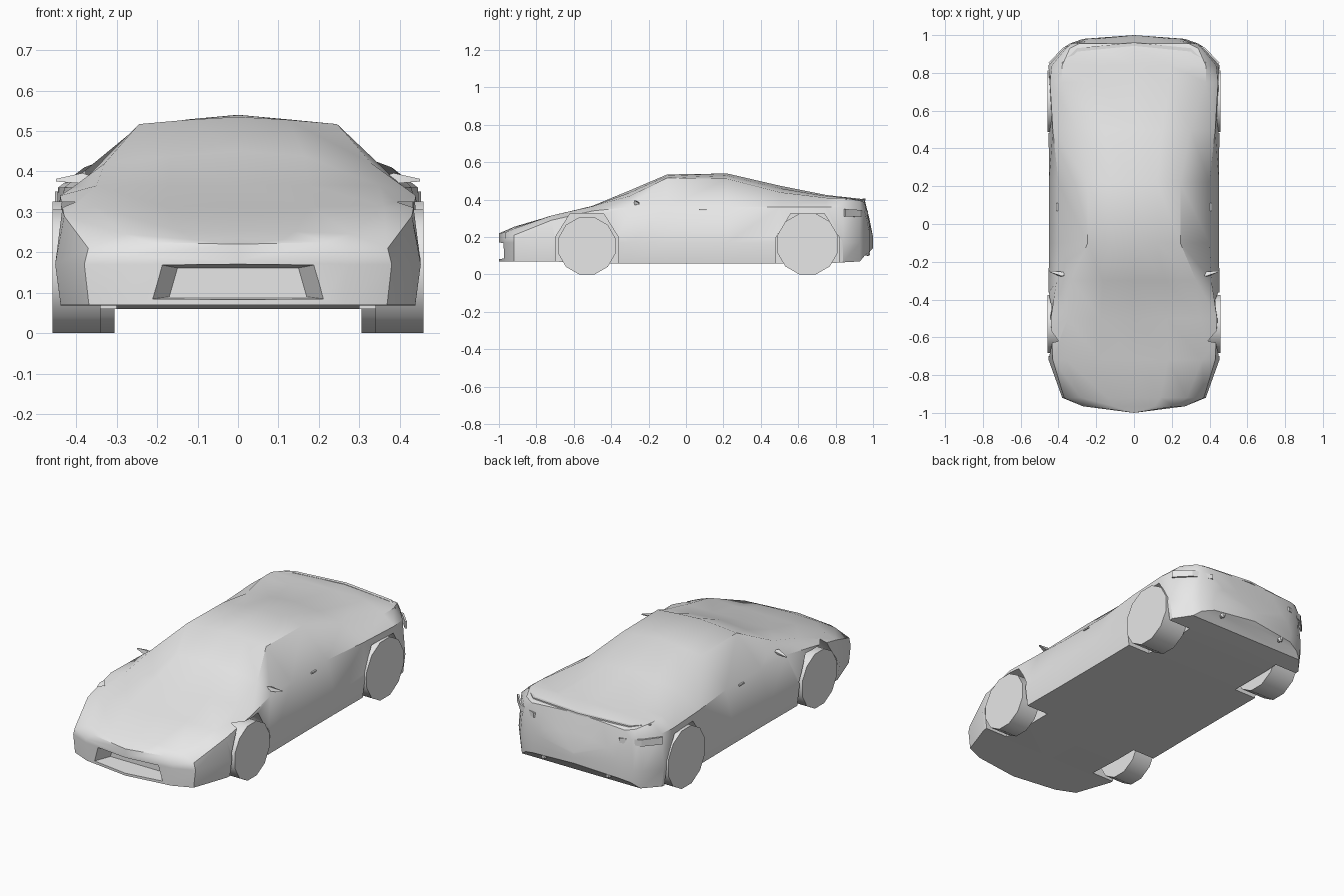
import bpy, bmesh, math

cube = bpy.data.objects.get("Cube")
if cube:
    bpy.data.objects.remove(cube)

grey = bpy.data.materials.new("plain grey")
grey.use_nodes = True
tone = (0.8, 0.8, 0.8, 1)
grey.diffuse_color = tone
grey.node_tree.nodes["Principled BSDF"].inputs["Base Color"].default_value = tone


def make_object(name, bm):
    bmesh.ops.recalc_face_normals(bm, faces=bm.faces)
    mesh = bpy.data.meshes.new(name)
    bm.to_mesh(mesh)
    bm.free()
    obj = bpy.data.objects.new(name, mesh)
    bpy.context.collection.objects.link(obj)
    mesh.materials.append(grey)
    return obj


def bridge(name, rings, cap=True):
    """Skin a row of closed rings that have equal point counts."""
    bm = bmesh.new()
    loops = [[bm.verts.new(p) for p in ring] for ring in rings]
    count = len(loops[0])
    for a, b in zip(loops, loops[1:]):
        for i in range(count):
            j = (i + 1) % count
            bm.faces.new((a[i], a[j], b[j], b[i]))
    if cap:
        bm.faces.new(loops[0])
        bm.faces.new(loops[-1])
    bmesh.ops.remove_doubles(bm, verts=bm.verts, dist=0.0005)
    return make_object(name, bm)


def select_only(obj):
    bpy.ops.object.select_all(action="DESELECT")
    obj.select_set(True)
    bpy.context.view_layer.objects.active = obj


def smooth(obj, angle):
    select_only(obj)
    bpy.ops.object.shade_smooth_by_angle(angle=math.radians(angle))


def cut(obj, cutter):
    mod = obj.modifiers.new("cut", "BOOLEAN")
    mod.operation = "DIFFERENCE"
    mod.solver = "EXACT"
    mod.object = cutter
    select_only(obj)
    bpy.ops.object.modifier_apply(modifier=mod.name)
    bpy.data.objects.remove(cutter)


# Body stations: y, floor z, side x, shoulder x, shoulder z, roof edge x, roof edge z, centre z
stations = [
    (-1.0, .07, 0, 0, .18, 0, .22, .22),
    (-.965, .07, .27, .27, .19, .22, .225, .235),
    (-.92, .07, .38, .37, .21, .28, .245, .255),
    (-.72, .07, .452, .43, .29, .36, .315, .313),
    (-.5, .06, .452, .44, .34, .35, .365, .367),
    (-.3, .06, .452, .41, .36, .33, .42, .45),
    (-.1, .06, .45, .4, .36, .245, .517, .535),
    (.22, .06, .45, .4, .36, .245, .512, .54),
    (.5, .06, .452, .43, .36, .3, .44, .475),
    (.75, .06, .455, .445, .36, .38, .41, .425),
    (.84, .065, .452, .435, .36, .38, .41, .415),
    (.93, .07, .38, .36, .36, .34, .395, .405),
    (.955, .1, .34, .33, .34, .29, .385, .4),
    (.98, .12, .27, .25, .23, .2, .27, .3),
    (1.0, .14, 0, 0, .19, 0, .2, .2),
]
rings = []
for y, floor, side, sx, sz, rx, rz, top in stations:
    half = [(side * .97, floor), (side, .17), (sx, sz), (rx, rz),
            (rx / 2, rz + (top - rz) * .6)]
    ring = [(0, floor)] + half + [(0, top)] + [(-x, z) for x, z in reversed(half)]
    rings.append([(x, y, z) for x, z in ring])
body = bridge("body", rings, cap=False)

# Wheel arches
arch = [(-.17, -.1), (-.168, .2), (-.09, .325), (.09, .325), (.168, .2), (.17, -.1)]
for s in (-1, 1):
    for centre in (-.53, .65):
        cut(body, bridge("arch_cutter", [[(s * x, centre + y, z) for y, z in arch] for x in (.3, .6)]))

# Front intake
mouth = [(-.25, .08), (.25, .08), (.22, .175), (-.22, .175)]
outer = [(x, -1.05, z) for x, z in mouth]
inner = [(x * .68, -.89, z * .75 + .03) for x, z in mouth]
cut(body, bridge("intake_cutter", [outer, inner]))
smooth(body, 35)


# Wheels
def wheel(name, s, inside, y, radius, sides=12):
    turn = [2 * math.pi * (i + .5) / sides for i in range(sides)]
    reach = radius / math.cos(math.pi / sides)
    obj = bridge(name, [[(s * x, y + reach * math.cos(t), radius + reach * math.sin(t)) for t in turn]
                        for x in (inside, .459)])
    smooth(obj, 40)


for s, label in ((1, "left"), (-1, "right")):
    wheel(label + "_front_wheel", s, .34, -.53, .153)
    wheel(label + "_rear_wheel", s, .305, .65, .163)

    # Door mirror, a slim blade tapering to its tip
    blade = [(-.015, -.012), (.008, -.008), (.012, .006), (-.01, .014)]
    mirror = bridge(label + "_door_mirror", [
        [(s * x, y0 + y * k, z0 + z * k) for y, z in blade]
        for x, y0, z0, k in ((.345, -.265, .375, .6), (.385, -.265, .382, 1), (.45, -.25, .378, .25))])
    smooth(mirror, 40)

    # Door handle
    bridge(label + "_door_handle", [
        [(s * x, .09 + y, .345 + z) for y, z in ((-.02, -.004), (.02, -.004), (.02, .004), (-.02, .004))]
        for x in (.39, .412)])

    # Tail light, wrapped round the rear corner
    lamp = []
    for x, y, low, high in ((.26, .964, .315, .34), (.37, .926, .308, .345), (.446, .845, .31, .35)):
        lamp.append([(s * x, y, low), (s * (x + .006), y + .008, low),
                     (s * (x + .006), y + .008, high), (s * x, y, high)])
    bridge(label + "_tail_light", lamp)

    # Exhaust tip
    pipe = [2 * math.pi * i / 8 for i in range(8)]
    tip = bridge(label + "_exhaust", [
        [(s * .2 + r * math.cos(t), y, .115 + r * math.sin(t)) for t in pipe]
        for y, r in ((.93, .008), (.975, .016), (.985, .009))])
    smooth(tip, 40)

# Boot lip along the tail edge
lip = [(-.012, -.008), (.006, -.006), (.006, .004), (-.012, .003)]
path = [(-.38, .85, .4), (-.3, .925, .398), (0, .955, .402), (.3, .925, .398), (.38, .85, .4)]
bridge("boot_lip", [[(x, y0 + y, z0 + z) for y, z in lip] for x, y0, z0 in path])
